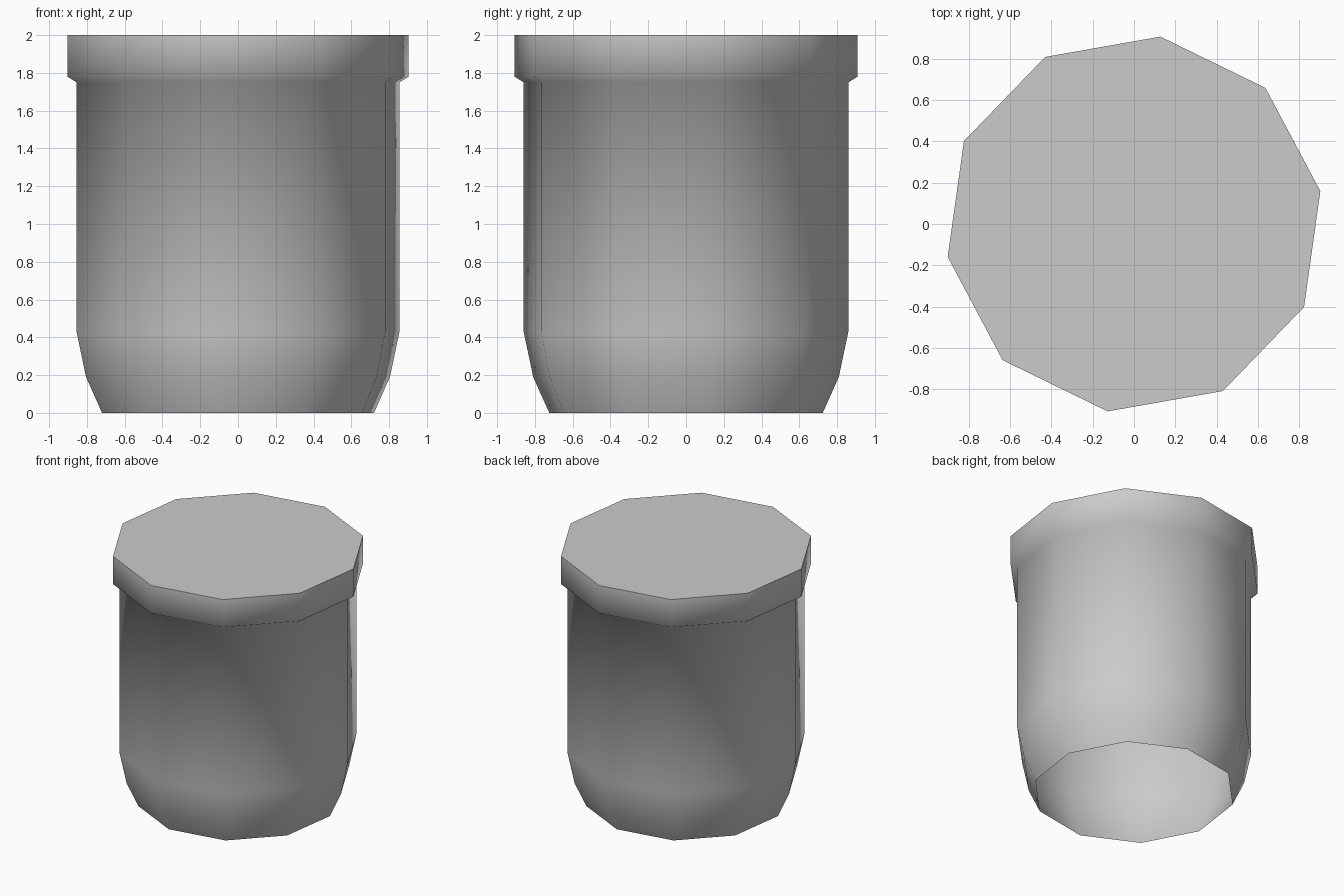
import bpy
import bmesh
from math import cos, sin, radians, tau

cube = bpy.data.objects.get("Cube")
if cube:
    bpy.data.objects.remove(cube, do_unlink=True)

SIDES = 10
TURN = radians(10)
# radius and height, from the open foot up to the rim of the lid
PROFILE = [(0.731, 0), (0.817, 0.19), (0.868, 0.43), (0.868, 1.75), (0.917, 1.78), (0.917, 2)]

grey = bpy.data.materials.new("plain grey")
grey.use_nodes = True
colour = (0.6, 0.6, 0.6, 1)
grey.diffuse_color = colour
grey.node_tree.nodes["Principled BSDF"].inputs["Base Color"].default_value = colour


def ring(bm, radius, z):
    angles = [TURN + tau * i / SIDES for i in range(SIDES)]
    return [bm.verts.new((radius * cos(a), radius * sin(a), z)) for a in angles]


# Ten-sided shell: tapered foot, straight wall, overhanging lid
bm = bmesh.new()
rings = [ring(bm, r, z) for r, z in PROFILE]
for low, high in zip(rings, rings[1:]):
    for i in range(SIDES):
        j = (i + 1) % SIDES
        bm.faces.new((low[i], low[j], high[j], high[i]))

# Flat closed top; the underside stays open
bm.faces.new(rings[-1])

mesh = bpy.data.meshes.new("lidded_jar")
bm.to_mesh(mesh)
bm.free()
mesh.materials.append(grey)
jar = bpy.data.objects.new("lidded_jar", mesh)
bpy.context.collection.objects.link(jar)

# Smooth sides, crisp top edge
bpy.ops.object.select_all(action="DESELECT")
jar.select_set(True)
bpy.context.view_layer.objects.active = jar
bpy.ops.object.shade_smooth_by_angle(angle=radians(75))
